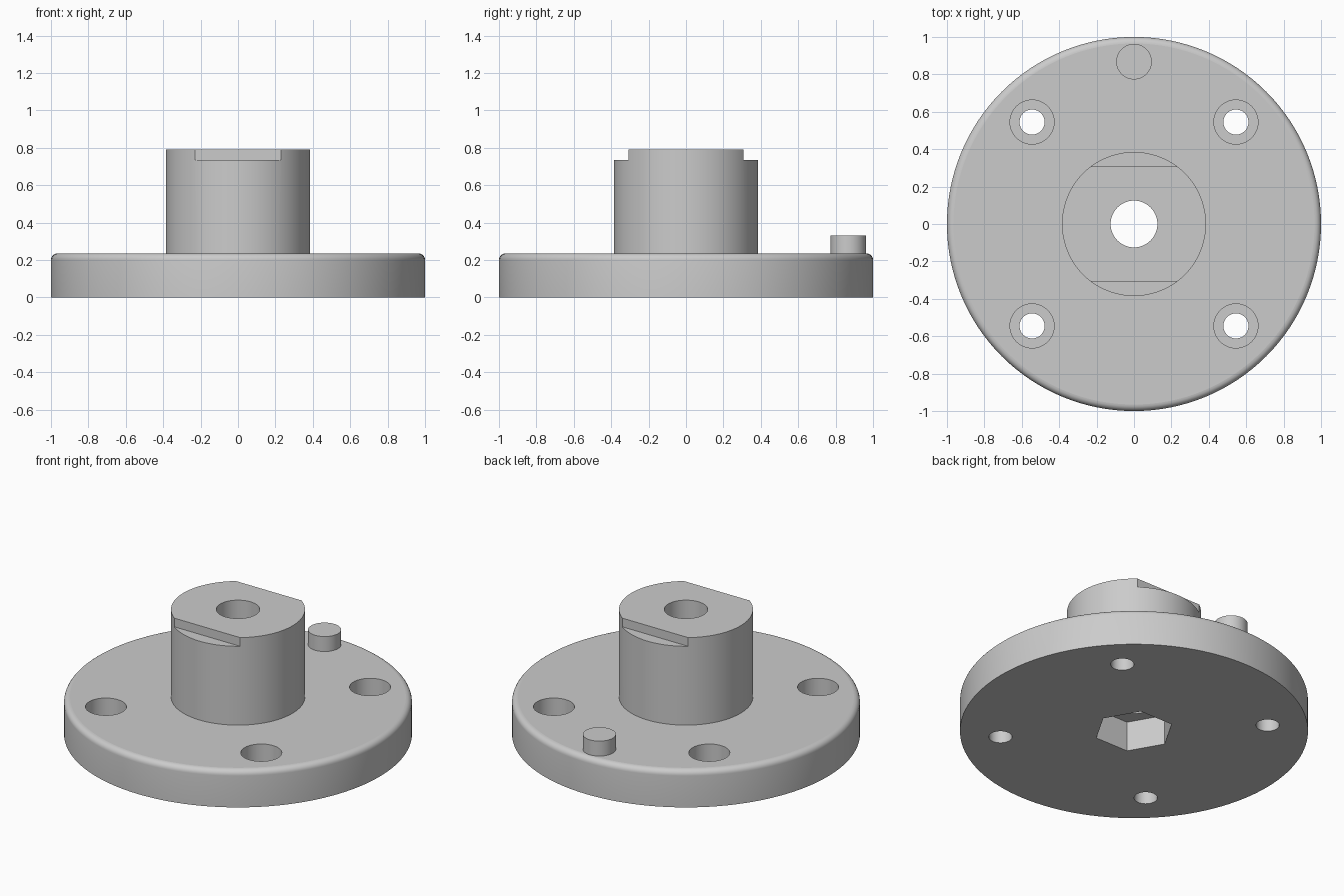
import bpy
import bmesh
import math
from mathutils import Matrix

if "Cube" in bpy.data.objects:
    bpy.data.objects.remove(bpy.data.objects["Cube"], do_unlink=True)

# Single matte grey
GREY = (0.6, 0.6, 0.6, 1.0)
grey = bpy.data.materials.new("grey")
grey.use_nodes = True
grey.diffuse_color = GREY
grey.node_tree.nodes["Principled BSDF"].inputs["Base Color"].default_value = GREY

PLATE_TOP = 0.235
HUB_TOP = 0.79
FLAT_Z = 0.735
FLAT_Y = 0.308
BOLT = 0.545


def make_object(name, bm):
    mesh = bpy.data.meshes.new(name)
    bm.to_mesh(mesh)
    bm.free()
    mesh.materials.append(grey)
    obj = bpy.data.objects.new(name, mesh)
    bpy.context.collection.objects.link(obj)
    return obj


def cylinder(name, radius, z0, z1, x=0, y=0, sides=64, fillet=0):
    bm = bmesh.new()
    bmesh.ops.create_cone(bm, cap_ends=True, segments=sides, radius1=radius,
                          radius2=radius, depth=z1 - z0,
                          matrix=Matrix.Translation((x, y, (z0 + z1) / 2)))
    if fillet:
        rim = [e for e in bm.edges if all(v.co.z > z1 - 0.001 for v in e.verts)]
        bmesh.ops.bevel(bm, geom=rim, offset=fillet, segments=6,
                        profile=0.5, affect='EDGES')
    return make_object(name, bm)


def box(name, size, centre):
    bm = bmesh.new()
    bmesh.ops.create_cube(bm, size=1, matrix=Matrix.Translation(centre)
                          @ Matrix.Diagonal((*size, 1)))
    return make_object(name, bm)


def cut(target, cutter):
    cutter.hide_render = True
    mod = target.modifiers.new("cut", 'BOOLEAN')
    mod.operation = 'DIFFERENCE'
    mod.solver = 'EXACT'
    mod.object = cutter
    bpy.context.view_layer.objects.active = target
    bpy.ops.object.modifier_apply(modifier=mod.name)
    bpy.data.objects.remove(cutter, do_unlink=True)


def finish(obj):
    bpy.ops.object.select_all(action='DESELECT')
    obj.select_set(True)
    bpy.context.view_layer.objects.active = obj
    bpy.ops.object.shade_smooth_by_angle(angle=math.radians(30))
    # Keep level faces truly flat beside the rounded rim
    for face in obj.data.polygons:
        if abs(face.normal.z) > 0.999:
            face.use_smooth = False


# Round base flange with a softened upper rim
flange = cylinder("flange", 1.0, 0, PLATE_TOP, sides=128, fillet=0.035)

# Four counterbored bolt holes
for sx in (-1, 1):
    for sy in (-1, 1):
        x, y = sx * BOLT, sy * BOLT
        cut(flange, cylinder("bolt_hole", 0.067, -0.1, 0.4, x, y, 48))
        cut(flange, cylinder("counterbore", 0.118, 0.085, 0.4, x, y, 48))

# Hexagonal nut pocket underneath, with corners along x
pocket = cylinder("nut_pocket", 0.23, -0.1, 0.19, sides=6)
pocket.data.transform(Matrix.Rotation(math.radians(30), 4, 'Z'))
corner = max(v.co.x for v in pocket.data.vertices)
if corner < 0.22:
    pocket.data.transform(Matrix.Rotation(math.radians(30), 4, 'Z'))
cut(flange, pocket)

# Central hub with two flats on its upper end
hub = cylinder("hub", 0.385, PLATE_TOP, HUB_TOP, sides=96)
for side in (-1, 1):
    cut(hub, box("hub_flat", (1, 0.3, 0.3),
                 (0, side * (FLAT_Y + 0.15), FLAT_Z + 0.15)))

# Shaft bore through hub and flange
for part in (flange, hub):
    cut(part, cylinder("bore", 0.125, -0.2, 1.0, sides=64))

# Locating pin near the back rim
pin = cylinder("locating_pin", 0.095, PLATE_TOP, 0.33, 0, 0.868, 48)

for part in (flange, hub, pin):
    finish(part)
